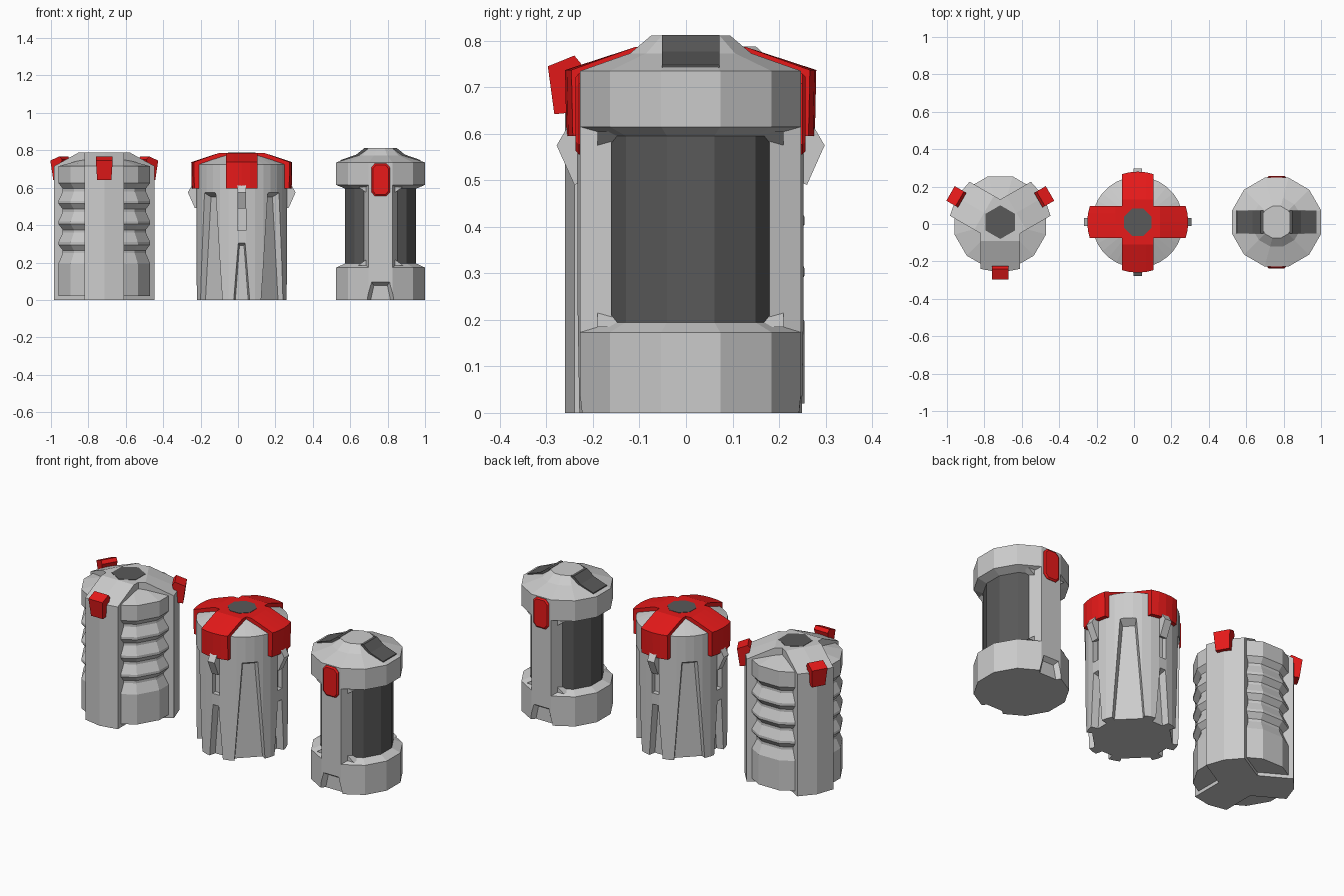
import bpy, bmesh, math
from math import sin, cos, pi, sqrt, radians

if "Cube" in bpy.data.objects:
    bpy.data.objects.remove(bpy.data.objects["Cube"])

CY = 0.01                      # shared y centre of the three canisters


def material(name, col):
    m = bpy.data.materials.new(name)
    m.diffuse_color = (*col, 1)
    m.use_nodes = True
    m.node_tree.nodes["Principled BSDF"].inputs["Base Color"].default_value = m.diffuse_color
    return m


RED = material("red", (0.8, 0.01, 0.01))
DARK = material("dark_grey", (0.1, 0.1, 0.1))


def finish(name, bm, mat=None):
    bmesh.ops.recalc_face_normals(bm, faces=bm.faces)
    me = bpy.data.meshes.new(name)
    bm.to_mesh(me)
    bm.free()
    ob = bpy.data.objects.new(name, me)
    bpy.context.collection.objects.link(ob)
    if mat:
        me.materials.append(mat)
    return ob


def bridge(bm, rings):
    vs = [[bm.verts.new(p) for p in ring] for ring in rings]
    n = len(vs[0])
    for a, b in zip(vs, vs[1:]):
        for i in range(n):
            j = (i + 1) % n
            bm.faces.new((a[i], a[j], b[j], b[i]))
    bm.faces.new(vs[0])
    bm.faces.new(vs[-1])


def radial(name, cx, angles, sections, mat=None):
    """Loft sections of (radius, tangent, z) points, repeated round the axis."""
    bm = bmesh.new()
    for a in angles:
        c, s = cos(radians(a)), sin(radians(a))
        bridge(bm, [[(cx + r * c - t * s, CY + r * s + t * c, z) for r, t, z in sec]
                    for sec in sections])
    return finish(name, bm, mat)


def lathe(name, cx, sides, profile, mat=None):
    """Faceted turned body; radii measured to the flats, flats on the axes."""
    bm = bmesh.new()
    k = 1 / cos(pi / sides)
    bridge(bm, [[(cx + r * k * cos(2 * pi * (i + .5) / sides),
                  CY + r * k * sin(2 * pi * (i + .5) / sides), z)
                 for i in range(sides)] for r, z in profile])
    return finish(name, bm, mat)


def trapezoid(r, hw0, hw1, z0, z1):
    return [(r, -hw0, z0), (r, hw0, z0), (r, hw1, z1), (r, -hw1, z1)]


def cut(ob, cutter):
    m = ob.modifiers.new("cut", 'BOOLEAN')
    m.operation, m.solver, m.object = 'DIFFERENCE', 'EXACT', cutter
    bpy.context.view_layer.objects.active = ob
    bpy.ops.object.modifier_apply(modifier=m.name)
    bpy.data.objects.remove(cutter)


QUARTERS = (0, 90, 180, 270)

# ---------- left canister: ribbed core with three struts ----------
X = -0.715
THIRDS = (-90, 30, 150)
core = [(0.245, 0.02), (0.245, 0.195)]
for z in (0.25, 0.36, 0.47, 0.58):
    core += [(0.222, z), (0.222, z + 0.015), (0.245, z + 0.045), (0.245, z + 0.06)]
core += [(0.245, 0.715), (0.1, 0.755)]
lathe("ribbed_core", X, 12, core)


def strut(t, r):
    return [(0, t, 0), (r, t, 0), (r, t, 0.715), (0.1, t, 0.787), (0, t, 0.787)]


radial("struts", X, THIRDS, [strut(-.105, .25), strut(0, .27), strut(.105, .25)])
lathe("left_cap_disc", X, 6, [(0.078, 0.77), (0.078, 0.789)], DARK)


def tab(s):
    return [(.307, s * .045, .745), (.25, s * .045, .768), (.235, s * .045, .75),
            (.262, s * .038, .645), (.293, s * .038, .642)]


radial("red_tabs", X, THIRDS, [tab(-1), tab(1)], RED)

# ---------- middle canister: fluted body with red cross cap ----------
X = 0.02
body = lathe("fluted_body", X, 32, [(.243, 0), (.243, .725), (.12, .772)])
cut(body, radial("tall_flute_cutter", X, (45, 135, 225, 315),
                 [trapezoid(.2, .075, .032, -.01, .55),
                  trapezoid(.27, .095, .05, -.01, .59)]))
cut(body, radial("short_flute_cutter", X, QUARTERS,
                 [trapezoid(.2, .035, .012, -.01, .29),
                  trapezoid(.27, .05, .022, -.01, .315)]))
cut(body, radial("slot_cutter", X, QUARTERS,
                 [trapezoid(.215, .022, .022, .37, .56),
                  trapezoid(.27, .022, .022, .37, .56)]))


def clip(t):
    return [(.225, t, .64), (.25, t, .64), (.288, t, .575), (.25, t, .49), (.225, t, .5)]


radial("side_clips", X, QUARTERS, [clip(-.022), clip(.022)])


def arm(t):
    r = sqrt(.27 ** 2 - t * t)
    return [(.225, t, .595), (r - .003, t, .595), (r, t, .737), (.12, t, .786),
            (0, t, .786), (0, t, .76), (.1, t, .76), (.225, t, .715)]


radial("red_cross_cap", X, QUARTERS, [arm(t) for t in (-.085, -.045, 0, .045, .085)], RED)
lathe("middle_cap_disc", X, 8, [(.073, .77), (.073, .788)], DARK)

# ---------- right canister: windowed body with domed lid ----------
X = 0.7625
SIDES = (90, -90)
base = lathe("base", X, 12, [(.2375, 0), (.2375, .173), (.185, .197)])
cut(base, radial("notch_cutter", X, SIDES,
                 [trapezoid(.212, .055, .036, -.01, .078),
                  trapezoid(.245, .084, .052, -.01, .1)]))
lathe("lid", X, 12, [(.185, .593), (.2375, .615), (.2375, .735),
                     (.13, .773), (.085, .811)])
lathe("window_core", X, 12, [(.19, .18), (.19, .61)], DARK)
radial("pillars", X, SIDES, [trapezoid(.17, .09, .09, .17, .62),
                             trapezoid(.2375, .0635, .0635, .17, .62)])

# corner fillets of the windows
for s in (-1, 1):
    for label, z, d in (("lower", .185, .05), ("upper", .605, -.05)):
        radial("window_corner_" + label, X, SIDES,
               [[(r, s * .05, z), (r, s * .12, z), (r, s * .05, z + d)]
                for r in (.15, .2)])


# dark strips running over the lid
def strip(t):
    return [(.215, t, .74), (.213, t, .748), (.13, t, .777), (.086, t, .8125),
            (.07, t, .8125), (.07, t, .76)]


radial("lid_strips", X, (0, 180), [strip(-.062), strip(.062)], DARK)


# red chamfered lamps
def lamp(r, k):
    return [(r, x * (.05 - k), .6425 + z * (.0875 - k))
            for x, z in ((-1, -.75), (-.6, -1), (.6, -1), (1, -.75),
                         (1, .75), (.6, 1), (-.6, 1), (-1, .75))]


radial("red_lamps", X, SIDES, [lamp(.22, 0), lamp(.24, 0), lamp(.247, .008)], RED)
